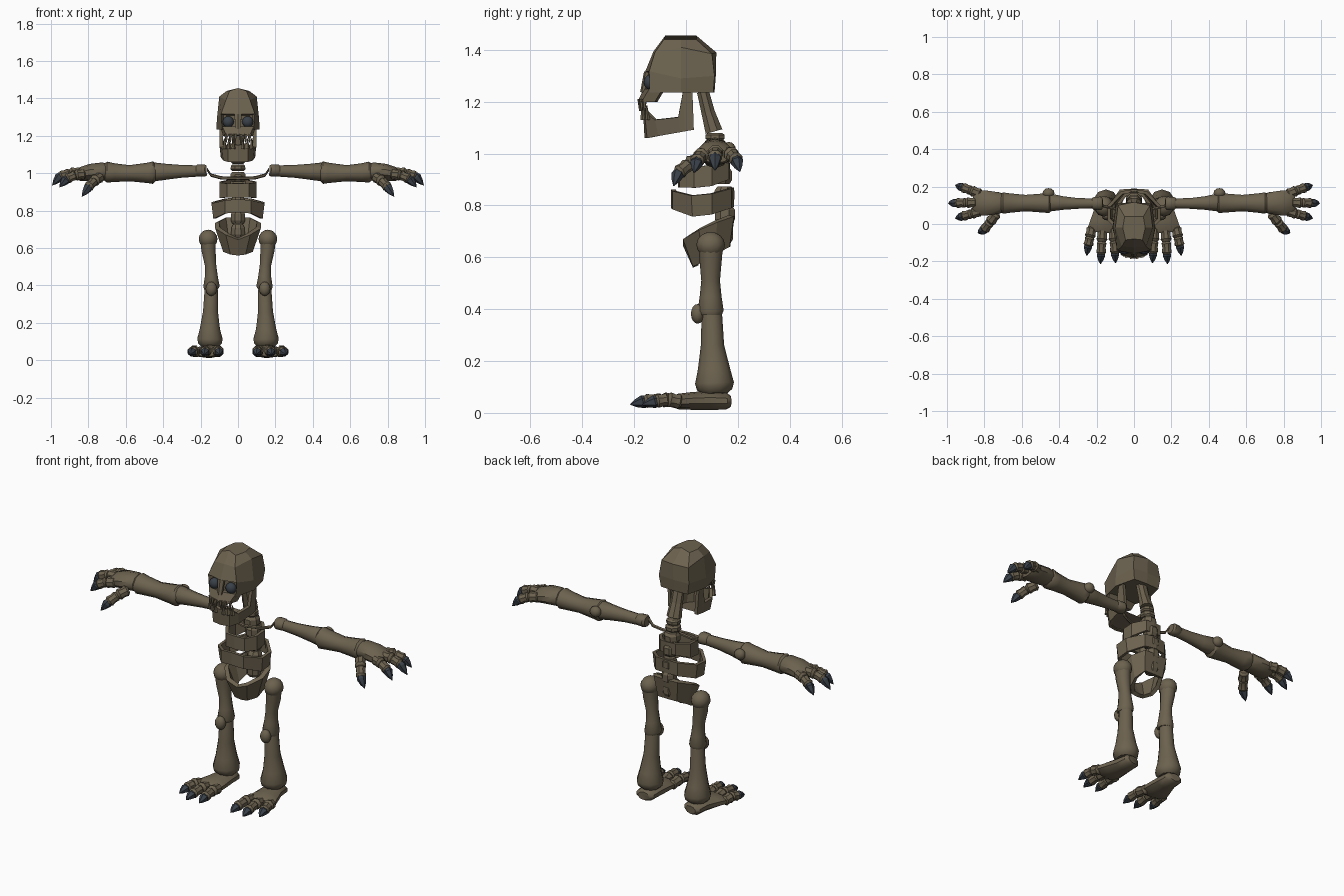
import bpy, bmesh, math
from mathutils import Vector


def material(name, rgb):
    m = bpy.data.materials.new(name)
    m.diffuse_color = (*rgb, 1)
    return m


BONE = material("bone_brown", (0.150, 0.122, 0.078))
DARK = material("claw_slate", (0.042, 0.052, 0.066))


def finish(name, bm, mat, smooth=0):
    bmesh.ops.recalc_face_normals(bm, faces=bm.faces[:])
    me = bpy.data.meshes.new(name)
    bm.to_mesh(me)
    bm.free()
    me.materials.append(mat)
    ob = bpy.data.objects.new(name, me)
    bpy.context.collection.objects.link(ob)
    if smooth:
        bpy.ops.object.select_all(action='DESELECT')
        ob.select_set(True)
        bpy.context.view_layer.objects.active = ob
        bpy.ops.object.shade_smooth_by_angle(angle=math.radians(smooth))
    return ob


def loft(bm, rings):
    """Skin rings of points and cap both ends."""
    vs = [[bm.verts.new(p) for p in r] for r in rings]
    n = len(vs[0])
    for a, b in zip(vs, vs[1:]):
        for i in range(n):
            j = (i + 1) % n
            bm.faces.new((a[i], a[j], b[j], b[i]))
    bm.faces.new(vs[0])
    bm.faces.new(vs[-1])


def tube(name, path, mat=BONE, sides=10, smooth=40):
    """Bone along stations (x, y, z, side radius, height radius)."""
    pts = [Vector(p[:3]) for p in path]
    d = (pts[-1] - pts[0]).normalized()
    ref = Vector((0, 1, 0)) if abs(d.z) > 0.85 else Vector((0, 0, 1))
    u = d.cross(ref).normalized()
    v = u.cross(d)
    rings = []
    for c, p in zip(pts, path):
        angles = [math.tau * (i + 0.5) / sides for i in range(sides)]
        rings.append([c + u * p[3] * math.cos(a) + v * p[4] * math.sin(a) for a in angles])
    bm = bmesh.new()
    loft(bm, rings)
    return finish(name, bm, mat, smooth)


def ball(name, loc, radii, mat=BONE):
    bm = bmesh.new()
    bmesh.ops.create_uvsphere(bm, u_segments=12, v_segments=8, radius=1)
    for v in bm.verts:
        v.co = Vector(loc) + Vector(a * b for a, b in zip(v.co, radii))
    return finish(name, bm, mat, 60)


def mirrored(half, closed):
    """Mirror a half outline that starts on the centre line."""
    other = [(-p[0], *p[1:]) for p in half if abs(p[0]) > 1e-6]
    return half + other[::-1] if closed else other[::-1] + half


def band(name, half, closed, thick=0.018):
    """Strip from (x, y, low z, high z, inward scale of the low edge)."""
    pts = mirrored(half, closed)
    bm = bmesh.new()
    cols = [(bm.verts.new((x * k, 0.09 + (y - 0.09) * k, lo)), bm.verts.new((x, y, hi)))
            for x, y, lo, hi, k in pts]
    pairs = list(zip(cols, cols[1:] + cols[:1])) if closed else list(zip(cols, cols[1:]))
    for a, b in pairs:
        bm.faces.new((a[0], b[0], b[1], a[1]))
    ob = finish(name, bm, BONE)
    mod = ob.modifiers.new("thickness", 'SOLIDIFY')
    mod.thickness = thick
    mod.offset = -1
    return ob


def digit(name, start, end, tip, r):
    """Two knuckled bones and a pointed claw."""
    a, b, t = Vector(start), Vector(end), Vector(tip)
    m = a.lerp(b, 0.52) + Vector((0, 0, 0.008))
    for i, (p, q, k) in enumerate(((a, m, 1.0), (m, b, 0.92))):
        st = [(*p.lerp(q, f), r * k * w, r * k * w) for f, w in
              ((-0.05, 0.6), (0.15, 0.95), (0.5, 0.85), (0.85, 1.0), (1.06, 0.65))]
        tube(f"{name}_bone_{i}", st, sides=8)
    c = b.lerp(t, -0.15)
    st = [(*c.lerp(t, f), r * w, r * w) for f, w in ((0, 0.6), (0.25, 0.82), (0.65, 0.5), (1, 0.04))]
    tube(f"{name}_claw", st, DARK, 6, 0)


# cranium with sunken eye sockets
rings = [
    [(0, -.08, 1.455), (.045, -.085, 1.44), (.06, -.02, 1.44), (.05, .04, 1.44), (0, .04, 1.455)],
    [(0, -.125, 1.395), (.065, -.12, 1.39), (.1, -.02, 1.41), (.085, .10, 1.385), (0, .117, 1.39)],
    [(0, -.158, 1.315), (.09, -.142, 1.318), (.113, -.02, 1.29), (.095, .11, 1.30), (0, .115, 1.30)],
    [(0, -.160, 1.235), (.085, -.140, 1.235), (.115, -.02, 1.235), (.085, .105, 1.235), (0, .11, 1.235)]]
bm = bmesh.new()
loft(bm, [mirrored(r, True) for r in rings])
bmesh.ops.recalc_face_normals(bm, faces=bm.faces[:])
sockets = [f for f in bm.faces if f.calc_center_median().y < -.13 and f.calc_center_median().z < 1.3]
bmesh.ops.inset_individual(bm, faces=sockets, thickness=0.011, depth=-0.025)
finish("cranium", bm, BONE)

# upper jaw wedge under the face
bm = bmesh.new()
loft(bm, [mirrored(r, True) for r in (
    [(0, -.162, 1.25), (.084, -.142, 1.25), (.095, -.09, 1.25), (0, -.08, 1.25)],
    [(0, -.185, 1.205), (.06, -.172, 1.198), (.08, -.12, 1.2), (0, -.11, 1.2)])])
finish("upper_jaw", bm, BONE)
tube("nose_bridge", [(0, -.150, 1.315, .022, .012), (0, -.165, 1.235, .016, .012)], sides=6, smooth=0)

# lower jaw with tall hinges at the back
band("lower_jaw", [(0, -.165, 1.06, 1.15, .98), (.055, -.16, 1.06, 1.16, .96), (.085, -.12, 1.068, 1.13, .93),
                   (.098, -.03, 1.083, 1.14, .92), (.1, -.012, 1.086, 1.236, .92),
                   (.1, .025, 1.092, 1.236, .92)], False)
bm = bmesh.new()
bm.faces.new([bm.verts.new(p) for p in mirrored(
    [(0, -.155, 1.066), (.05, -.148, 1.066), (.078, -.10, 1.072), (.085, 0, 1.088), (0, 0, 1.088)], True)])
finish("jaw_floor", bm, BONE)

for s in (-1, 1):
    side = "left" if s > 0 else "right"
    ball(f"{side}_eye", (s * .052, -.137, 1.275), (.03, .026, .03), DARK)
    for i, (x, y) in enumerate(((.015, -.178), (.04, -.172), (.062, -.16))):
        tube(f"{side}_upper_tooth_{i}", [(s * x, y, 1.21, .012, .01), (s * x, y, 1.165, .003, .003)], sides=5, smooth=0)
        tube(f"{side}_lower_tooth_{i}", [(s * (x + .01), y + .012, 1.13, .012, .01),
                                         (s * (x + .01), y + .008, 1.185, .003, .003)], sides=5, smooth=0)

# neck and spine
tube("neck", [(0, .065, 1.24, .035, .025), (0, .085, 1.16, .035, .028), (0, .108, 1.085, .042, .036)], sides=8, smooth=0)
for i, (y, z, h, r) in enumerate(((.112, 1.065, .03, .04), (.115, 1.03, .035, .043), (.125, .98, .055, .045),
                                  (.138, .915, .065, .043), (.148, .84, .065, .042), (.15, .765, .07, .042),
                                  (.145, .69, .07, .04))):
    tube(f"vertebra_{i}", [(0, y, z - h / 2, r * .8, r * .75), (0, y, z - h / 4, r, r),
                           (0, y, z + h / 4, r * .95, r), (0, y, z + h / 2, r * .75, r * .7)], sides=8, smooth=0)

# rib bands
band("upper_rib", [(0, -.03, .87, .945, 1), (.06, -.025, .87, .945, 1), (.1, .03, .868, .95, 1),
                   (.1, .10, .875, .955, 1), (.05, .165, .90, .965, 1), (0, .17, .90, .965, 1)], True)
band("lower_rib", [(0, -.058, .79, .862, 1), (.07, -.052, .785, .855, 1), (.142, .02, .757, .838, .93),
                   (.142, .10, .765, .845, .93), (.07, .175, .79, .865, 1), (0, .185, .795, .87, 1)], True)

# pelvis bowl, low at the front and open in the middle
band("pelvis", [(0, -.012, .56, .645, .62), (.065, -.012, .565, .67, .62), (.122, .05, .58, .705, .65),
                (.122, .12, .61, .735, .72), (.075, .185, .64, .758, .82), (0, .188, .64, .758, .82)], True, .024)

# collar bone
tube("collar_bone", [(x, .055 + abs(x) * .25, z, .009, .009) for x, z in (
    (-.165, 1.02), (-.145, .99), (-.09, .975), (0, .972), (.09, .975), (.145, .99), (.165, 1.02))], sides=6)

for s in (-1, 1):
    side = "left" if s > 0 else "right"

    def limb(name, path, **kw):
        return tube(f"{side}_{name}", [(s * p[0], *p[1:]) for p in path], **kw)

    # arm and hand
    limb("shoulder", [(.168, .11, 1.015, .028, .027), (.178, .11, 1.015, .038, .033), (.215, .11, 1.015, .036, .032),
                      (.225, .11, 1.012, .028, .027)])
    limb("upper_arm", [(.215, .11, 1.012, .028, .03), (.30, .11, 1.01, .03, .034), (.38, .112, 1.008, .038, .042),
                       (.445, .115, 1.007, .05, .05), (.462, .115, 1.006, .045, .045)])
    limb("forearm", [(.44, .112, 1.003, .045, .045), (.455, .112, 1.003, .056, .06), (.48, .112, 1.002, .054, .055),
                     (.58, .112, 1.0, .046, .043), (.66, .112, 1.003, .054, .05), (.70, .112, 1.006, .06, .056),
                     (.715, .112, 1.006, .05, .045)])
    ball(f"{side}_elbow_knob", (s * .457, .165, 1.015), (.032, .027, .03))
    limb("palm", [(.69, .112, 1.008, .045, .04), (.72, .112, 1.01, .06, .048), (.79, .112, 1.005, .07, .045),
                  (.84, .115, .995, .07, .038), (.86, .115, .99, .055, .026)])
    for i, (a, b, t) in enumerate((((.82, .16, 1.0), (.915, .195, .975), (.955, .208, .93)),
                                   ((.84, .115, 1.005), (.95, .112, .985), (.993, .112, .935)),
                                   ((.82, .068, .995), (.915, .042, .97), (.955, .03, .925)),
                                   ((.735, .055, .98), (.80, -.03, .925), (.835, -.048, .875)))):
        digit(f"{side}_finger_{i}", *[(s * p[0], *p[1:]) for p in (a, b, t)], .031)

    # leg
    ball(f"{side}_hip_ball", (s * .16, .095, .648), (.05, .055, .05))
    limb("thigh", [(.16, .095, .65, .042, .048), (.158, .095, .59, .04, .043), (.147, .095, .51, .032, .036),
                   (.143, .095, .45, .036, .042), (.142, .095, .395, .046, .05), (.142, .095, .38, .04, .044)])
    limb("shin", [(.143, .10, .40, .032, .035), (.143, .10, .37, .038, .04), (.147, .102, .26, .042, .045),
                  (.15, .108, .17, .056, .062), (.15, .11, .115, .071, .075), (.15, .11, .09, .066, .068),
                  (.15, .11, .075, .05, .05)])
    ball(f"{side}_kneecap", (s * .143, .045, .382), (.03, .026, .038))

    # foot
    limb("foot", [(.148, .172, .045, .035, .022), (.148, .155, .046, .055, .033), (.15, .09, .048, .06, .037),
                  (.16, .02, .046, .075, .034), (.168, -.03, .044, .085, .03), (.168, -.045, .043, .075, .022)])
    for i, (x, dx, y) in enumerate(((.11, -.008, -.155), (.168, .008, -.16), (.225, .02, -.115))):
        digit(f"{side}_toe_{i}", (s * x, -.02, .042), (s * (x + dx), y, .045), (s * (x + dx * 1.4), y - .055, .032), .031)
